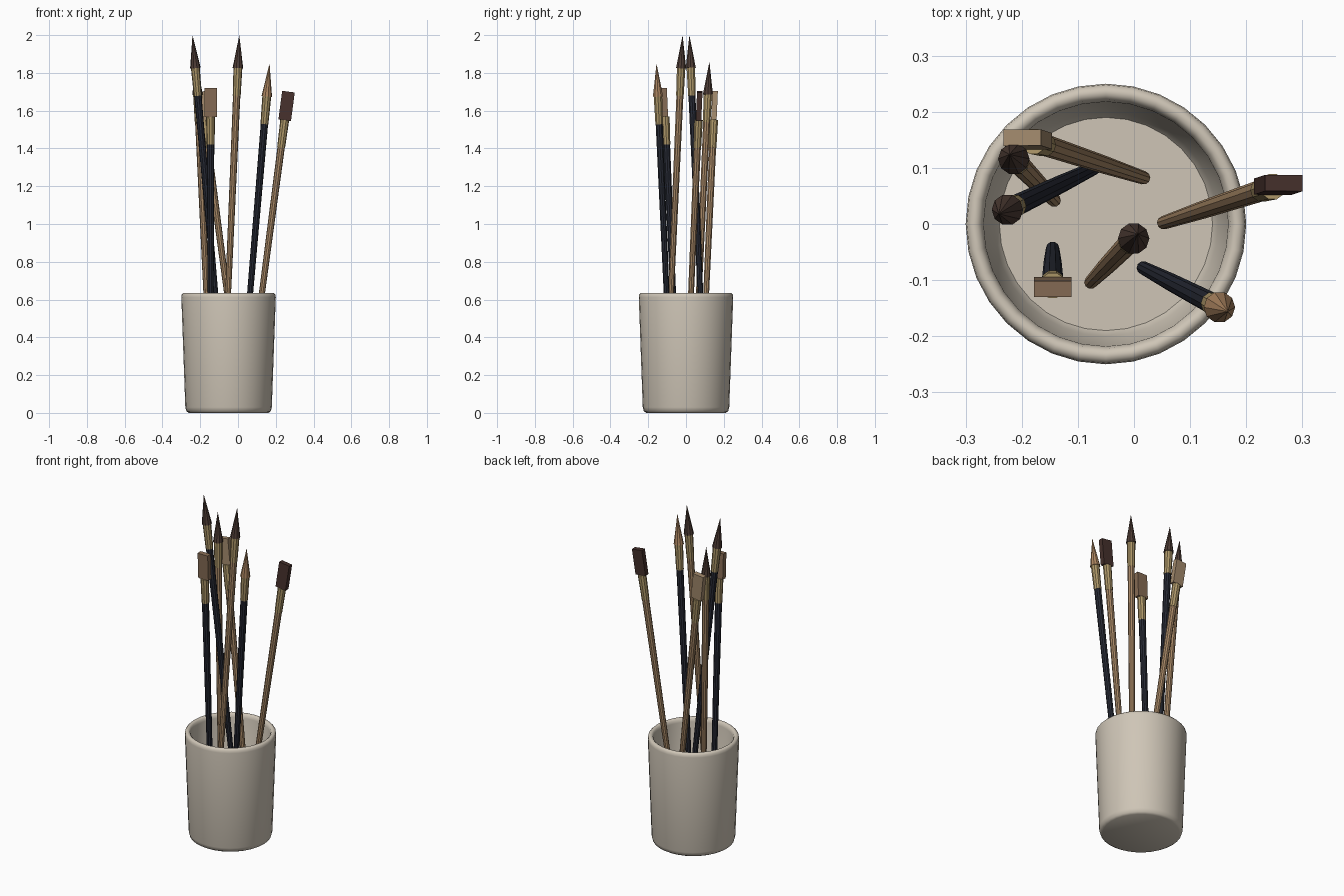
import bpy, bmesh, math
from mathutils import Vector, Matrix

if "Cube" in bpy.data.objects:
    bpy.data.objects.remove(bpy.data.objects["Cube"])


def material(name, rgb):
    m = bpy.data.materials.new(name)
    m.diffuse_color = (*rgb, 1)
    m.use_nodes = True
    m.node_tree.nodes["Principled BSDF"].inputs["Base Color"].default_value = m.diffuse_color
    return m


CERAMIC = material("ceramic", (0.62, 0.56, 0.47))
WOOD = material("wood", (0.38, 0.24, 0.13))
BLACK = material("black_lacquer", (0.02, 0.023, 0.035))
BRASS = material("brass", (0.42, 0.31, 0.14))
DARK = material("dark_bristle", (0.075, 0.045, 0.035))
UMBER = material("umber_bristle", (0.06, 0.03, 0.025))
TAN = material("tan_bristle", (0.42, 0.24, 0.12))
BEIGE = material("beige_bristle", (0.36, 0.25, 0.15))
BROWN = material("brown_bristle", (0.24, 0.15, 0.09))


def finish(bm, name, mat, matrix, smooth=None):
    bmesh.ops.recalc_face_normals(bm, faces=bm.faces)
    me = bpy.data.meshes.new(name)
    bm.to_mesh(me)
    bm.free()
    me.materials.append(mat)
    ob = bpy.data.objects.new(name, me)
    ob.matrix_world = matrix
    bpy.context.collection.objects.link(ob)
    if smooth:
        bpy.ops.object.select_all(action='DESELECT')
        ob.select_set(True)
        bpy.context.view_layer.objects.active = ob
        bpy.ops.object.shade_smooth_by_angle(angle=math.radians(smooth))
    return ob


def lathe(name, profile, mat, matrix, sides=10, smooth=None):
    # revolve an (r, z) profile that starts and ends on the axis
    bm = bmesh.new()
    vs = [bm.verts.new((r, 0, z)) for r, z in profile]
    es = [bm.edges.new(p) for p in zip(vs, vs[1:])]
    bmesh.ops.spin(bm, geom=vs + es, cent=(0, 0, 0), axis=(0, 0, 1),
                   angle=math.tau, steps=sides, use_merge=True)
    bmesh.ops.remove_doubles(bm, verts=bm.verts, dist=1e-5)
    return finish(bm, name, mat, matrix, smooth)


def brush(name, base, tip, handle, bristle, flat):
    base, tip = Vector(base), Vector(tip)
    z = (tip - base).normalized()
    y = z.cross(Vector((1, 0, 0))).normalized()
    x = y.cross(z)
    rot = Matrix((x, y, z)).transposed().to_4x4()
    m = Matrix.Translation(base) @ rot
    total = (tip - base).length
    head = 0.152 if flat else 0.175
    b = total - head
    a = b - 0.145
    # tapered handle
    lathe(name + "_handle", [(0, 0), (0.008, 0), (0.012, 0.006), (0.016, a * 0.4),
                             (0.0195, a), (0, a)], handle, m)
    # metal ferrule
    lathe(name + "_ferrule", [(0, a - 0.002), (0.021, a - 0.002),
                              (0.0235, b), (0, b)], BRASS, m)
    # bristles: flat block or pointed cone
    if flat:
        bm = bmesh.new()
        bmesh.ops.create_cube(bm, size=1, matrix=Matrix.Translation((0, 0, b + head / 2))
                              @ Matrix.Diagonal((0.067, 0.029, head, 1)))
        finish(bm, name + "_bristles", bristle, m)
    else:
        lathe(name + "_bristles", [(0, b), (0.028, b), (0, total)], bristle, m)


# hollow cup with rounded rim and foot
lathe("cup", [(0, 0), (0.21, 0), (0.223, 0.008), (0.229, 0.03), (0.25, 0.612),
              (0.248, 0.627), (0.24, 0.635), (0.23, 0.635), (0.222, 0.628),
              (0.218, 0.612), (0.2, 0.07), (0.19, 0.055), (0, 0.055)],
      CERAMIC, Matrix.Translation((-0.05, 0, 0)), sides=32, smooth=50)

# brushes: base point, tip point
Z = 0.065
for i, (bx, by, tx, ty, tz, handle, bristle, flat) in enumerate([
        (0.052, 0.002, 0.267, 0.073, 1.70, WOOD, UMBER, True),
        (0.016, -0.078, 0.167, -0.156, 1.85, BLACK, TAN, False),
        (-0.077, -0.104, 0.007, -0.018, 2.00, WOOD, DARK, False),
        (-0.070, 0.100, -0.241, 0.018, 2.00, BLACK, DARK, False),
        (-0.142, 0.042, -0.222, 0.124, 1.86, WOOD, DARK, False),
        (0.018, 0.082, -0.199, 0.154, 1.70, WOOD, BEIGE, True),
        (-0.145, -0.043, -0.145, -0.116, 1.72, BLACK, BROWN, True)], 1):
    kind = "flat_brush" if flat else "round_brush"
    brush(f"{kind}_{i}", (bx, by, Z), (tx, ty, tz), handle, bristle, flat)
